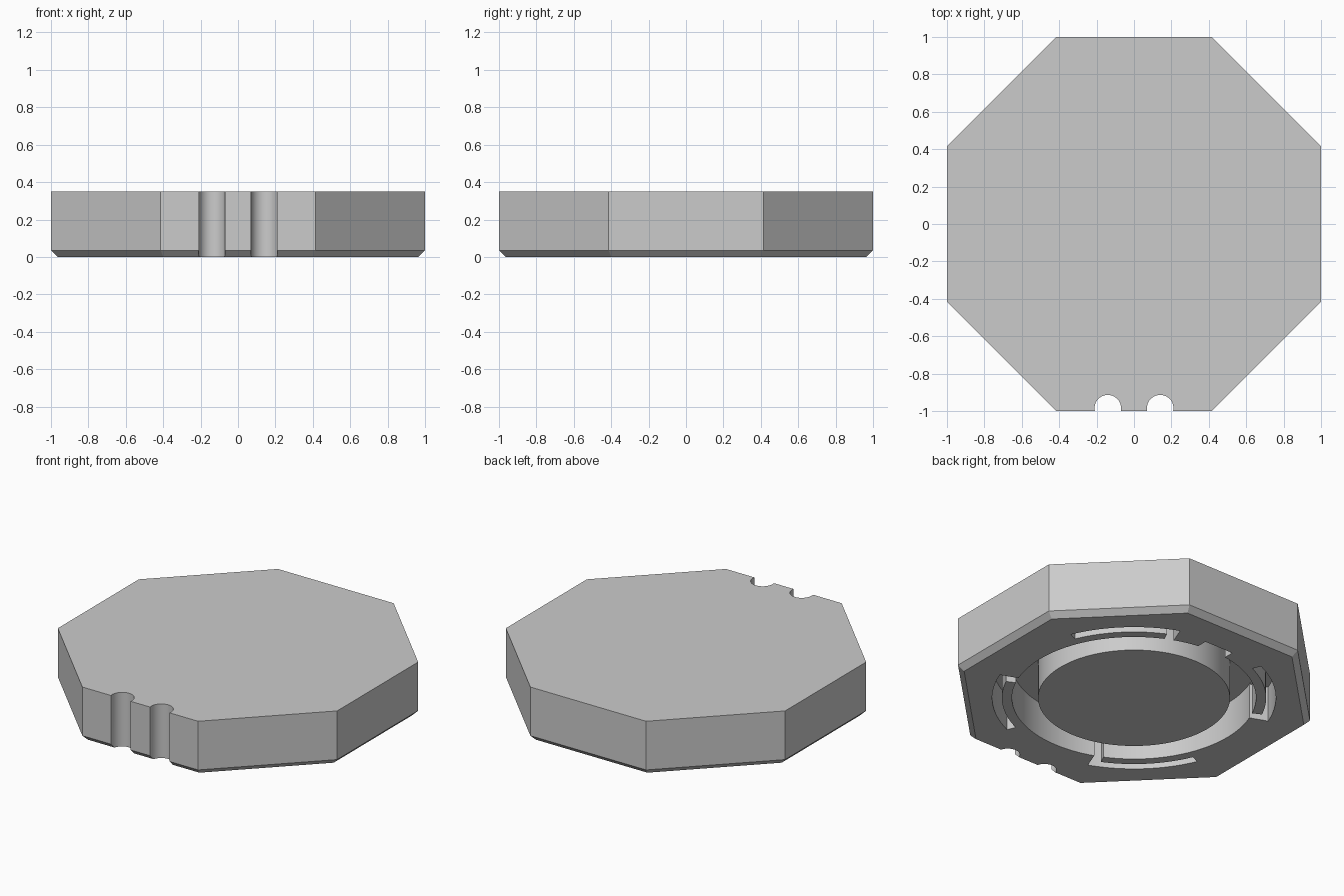
import bpy, bmesh, math
from mathutils import Matrix

cube = bpy.data.objects.get("Cube")
if cube:
    bpy.data.objects.remove(cube, do_unlink=True)

HEIGHT, CHAMFER, DEPTH = 0.35, 0.035, 0.23
POST_R, RIM_R = 0.563, 0.716

grey = bpy.data.materials.new("light grey")
grey.use_nodes = True
grey.diffuse_color = (0.6, 0.6, 0.6, 1)
grey.node_tree.nodes["Principled BSDF"].inputs["Base Color"].default_value = (0.6, 0.6, 0.6, 1)


def finish(name, bm):
    bmesh.ops.recalc_face_normals(bm, faces=bm.faces)
    mesh = bpy.data.meshes.new(name)
    bm.to_mesh(mesh)
    bm.free()
    mesh.materials.append(grey)
    obj = bpy.data.objects.new(name, mesh)
    bpy.context.collection.objects.link(obj)
    return obj


def arc_cutter(name, r0, r1, start, end, steps, z1=DEPTH):
    """Curved bar below and into the underside; a full turn makes a closed ring."""
    bm = bmesh.new()
    full = end - start == 360
    rings = []
    for i in range(steps if full else steps + 1):
        a = math.radians(start + (end - start) * i / steps)
        rings.append([bm.verts.new((r * math.cos(a), r * math.sin(a), z))
                      for r, z in ((r0, -0.1), (r1, -0.1), (r1, z1), (r0, z1))])
    pairs = list(zip(rings, rings[1:]))
    if full:
        pairs.append((rings[-1], rings[0]))
    else:
        bm.faces.new(rings[0])
        bm.faces.new(rings[-1])
    for a, b in pairs:
        for k in range(4):
            n = (k + 1) % 4
            bm.faces.new((a[k], a[n], b[n], b[k]))
    return finish(name, bm)


# Octagonal body with a bevelled lower edge
bm = bmesh.new()
rings = []
for apothem, z in ((1 - CHAMFER, 0), (1, CHAMFER), (1, HEIGHT)):
    r = apothem / math.cos(math.pi / 8)
    rings.append([bm.verts.new((r * math.cos((k + 0.5) * math.pi / 4),
                                r * math.sin((k + 0.5) * math.pi / 4), z)) for k in range(8)])
bm.faces.new(rings[0])
bm.faces.new(rings[-1])
for low, high in zip(rings, rings[1:]):
    for k in range(8):
        n = (k + 1) % 8
        bm.faces.new((low[k], low[n], high[n], high[k]))
body = finish("octagonal_body", bm)

# Ring groove leaving a central post
cutters = [arc_cutter("ring_groove_cutter", POST_R, RIM_R, 0, 360, 96)]

# Four curved slots, each opening into the groove at one end
for k in range(4):
    turn = 90 * k
    cutters.append(arc_cutter("slot_cutter", 0.775, 0.832, 23.5 + turn, 69 + turn, 16))
    cutters.append(arc_cutter("slot_entry_cutter", 0.68, 0.80, 64.5 + turn, 68.99 + turn, 2, DEPTH - 0.001))

# Square notch at the back of the groove
bm = bmesh.new()
bmesh.ops.create_cube(bm, size=1, matrix=Matrix.Translation((0, 0.71, DEPTH / 2 - 0.051))
                      @ Matrix.Diagonal((0.205, 0.13, DEPTH + 0.1, 1)))
cutters.append(finish("back_notch_cutter", bm))

# Two round channels down the front face
for side in (-1, 1):
    bm = bmesh.new()
    bmesh.ops.create_cone(bm, cap_ends=True, segments=48, radius1=0.071, radius2=0.071,
                          depth=1, matrix=Matrix.Translation((side * 0.14, -0.985, HEIGHT / 2)))
    cutters.append(finish("front_channel_cutter", bm))

# Cut everything and tidy up
bpy.context.view_layer.objects.active = body
for cutter in cutters:
    cutter.hide_render = True
    mod = body.modifiers.new("cut", "BOOLEAN")
    mod.operation, mod.solver, mod.object = "DIFFERENCE", "EXACT", cutter
    bpy.ops.object.modifier_apply(modifier=mod.name)
    bpy.data.objects.remove(cutter, do_unlink=True)

bpy.ops.object.select_all(action="DESELECT")
body.select_set(True)
bpy.ops.object.shade_smooth_by_angle(angle=math.radians(25))
